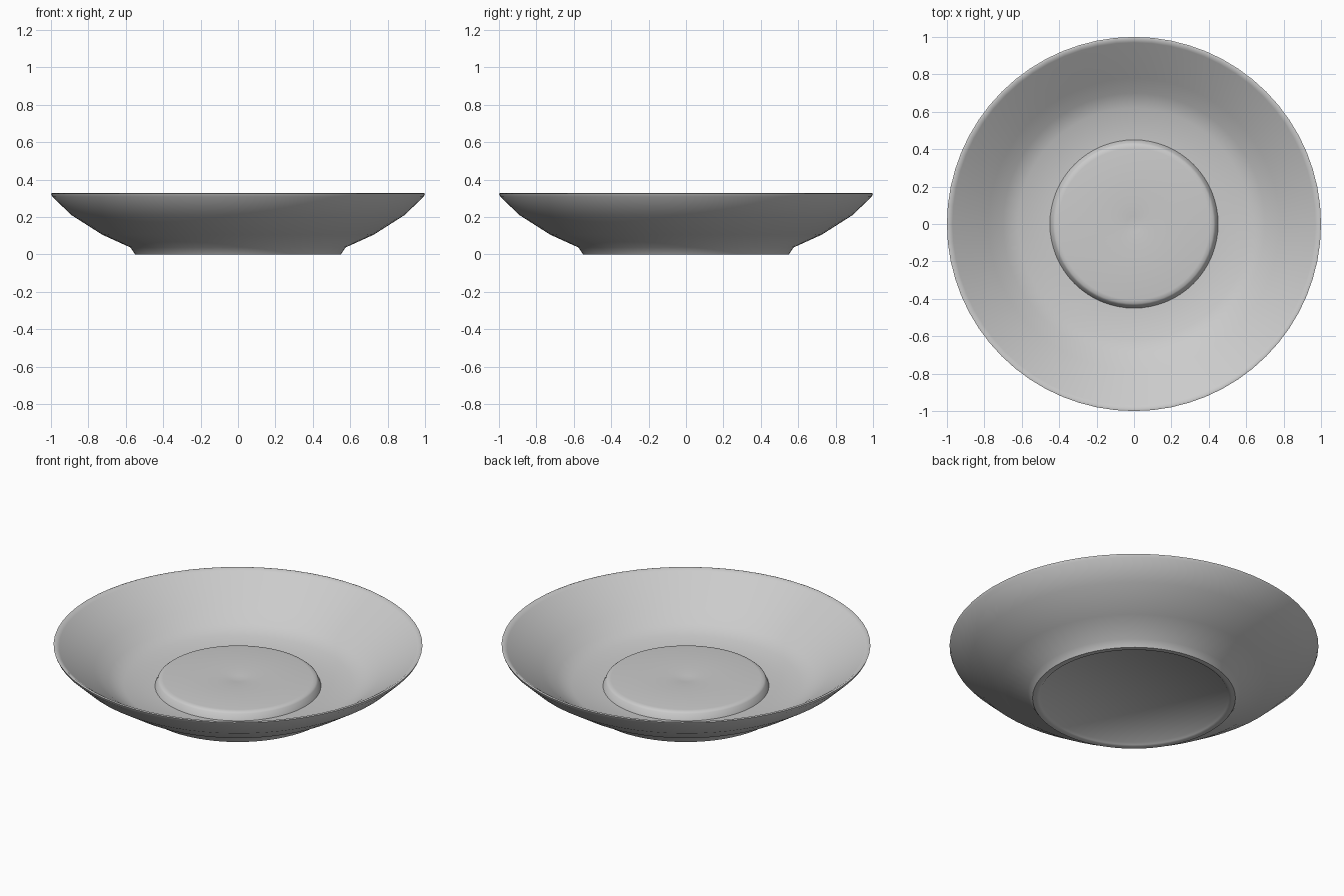
import bpy, bmesh, math

if "Cube" in bpy.data.objects:
    bpy.data.objects.remove(bpy.data.objects["Cube"])

SEG = 64


def lathe(name, profile, mat):
    """Revolve an (r, z) profile round the z axis; r = 0 ends become poles."""
    bm = bmesh.new()
    rings = []
    for r, z in profile:
        if r == 0:
            rings.append([bm.verts.new((0, 0, z))] * SEG)
        else:
            rings.append([bm.verts.new((r * math.cos(2 * math.pi * i / SEG),
                                        r * math.sin(2 * math.pi * i / SEG), z))
                          for i in range(SEG)])
    for a, b in zip(rings, rings[1:]):
        for i in range(SEG):
            j = (i + 1) % SEG
            quad = list(dict.fromkeys((a[i], a[j], b[j], b[i])))
            bm.faces.new(quad)
    bmesh.ops.recalc_face_normals(bm, faces=bm.faces)
    mesh = bpy.data.meshes.new(name)
    bm.to_mesh(mesh)
    bm.free()
    mesh.materials.append(mat)
    obj = bpy.data.objects.new(name, mesh)
    bpy.context.collection.objects.link(obj)
    bpy.ops.object.select_all(action='DESELECT')
    obj.select_set(True)
    bpy.context.view_layer.objects.active = obj
    bpy.ops.object.shade_smooth_by_angle(angle=math.radians(50))
    return obj


grey = bpy.data.materials.new("light_grey_glaze")
grey.diffuse_color = (0.6, 0.6, 0.6, 1)
grey.use_nodes = True
grey.node_tree.nodes["Principled BSDF"].inputs["Base Color"].default_value = grey.diffuse_color

# Saucer: slightly recessed underside, foot ring, outer wall, thin rim,
# inner wall and raised centre disc
lathe("saucer", [
    (0, 0.015), (0.505, 0.015), (0.515, 0.004), (0.53, 0),
    (0.55, 0), (0.575, 0.037),
    (0.725, 0.105), (0.89, 0.21),
    (0.993, 0.308), (1.0, 0.325), (0.99, 0.328),
    (0.97, 0.315), (0.90, 0.265), (0.78, 0.185), (0.70, 0.125),
    (0.62, 0.09), (0.45, 0.08),
    (0.435, 0.115), (0.425, 0.123), (0.405, 0.126), (0.12, 0.126),
    (0.04, 0.122), (0, 0.118)], grey)
